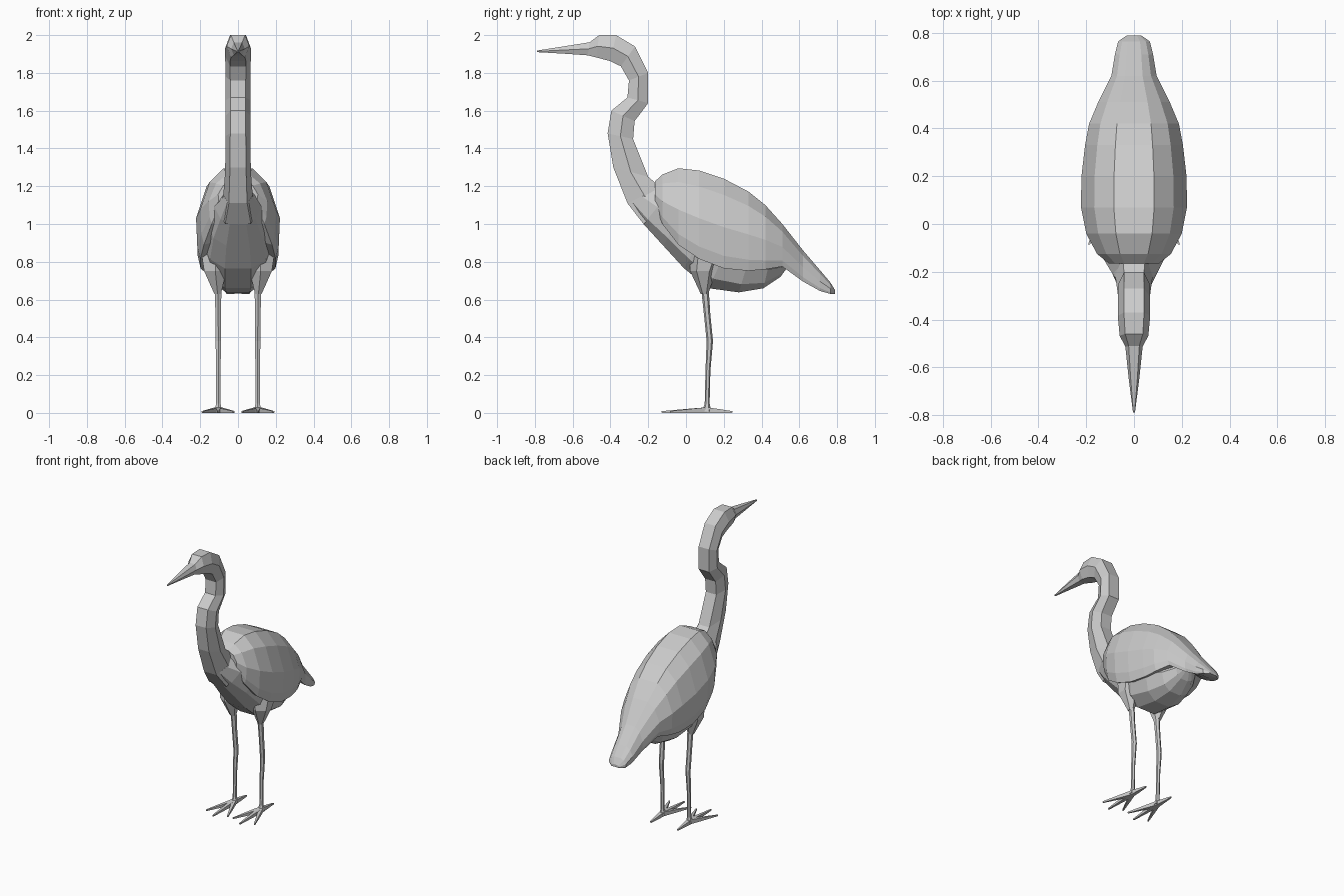
import bpy, math
from mathutils import Vector

if "Cube" in bpy.data.objects:
    bpy.data.objects.remove(bpy.data.objects["Cube"])


def loft(name, rings):
    """Skin a list of equal-length closed rings and cap both ends."""
    n = len(rings[0])
    verts = [p for r in rings for p in r]
    faces = [(i * n + j, i * n + (j + 1) % n, (i + 1) * n + (j + 1) % n, (i + 1) * n + j)
             for i in range(len(rings) - 1) for j in range(n)]
    faces += [tuple(range(n))[::-1], tuple(range(len(verts) - n, len(verts)))]
    me = bpy.data.meshes.new(name)
    me.from_pydata(verts, [], faces)
    import bmesh
    bm = bmesh.new()
    bm.from_mesh(me)
    bmesh.ops.recalc_face_normals(bm, faces=bm.faces)
    bm.to_mesh(me)
    bm.free()
    ob = bpy.data.objects.new(name, me)
    bpy.context.collection.objects.link(ob)
    return ob


def section(low, high, w, half):
    """Symmetric ring between two (y, z) points; half = (x fraction, low-to-high fraction)."""
    def pt(s, f, t):
        return Vector((s * w * f, low[0] + (high[0] - low[0]) * t, low[1] + (high[1] - low[1]) * t))
    return [pt(1, f, t) for f, t in half] + [pt(-1, f, t) for f, t in reversed(half)]


def tube(name, stations, sides, flat=1.0, axis='Z'):
    """Tapered limb through (x, y, z, radius) stations."""
    rings = []
    for x, y, z, r in stations:
        ring = []
        for k in range(sides):
            a = 2 * math.pi * (k + 0.5) / sides
            c, s = r * math.cos(a), r * math.sin(a)
            ring.append(Vector((x + c, y + s, z)) if axis == 'Z' else Vector((x + c, y, z + s * flat)))
        rings.append(ring)
    return loft(name, rings)


# head, beak and S-curved neck: (front/lower point, back/upper point, half width)
HEX = [(0.62, 0), (1, 0.5), (0.62, 1)]
neck = [
    ((-.79, 1.910), (-.79, 1.918), .004), ((-.65, 1.902), (-.65, 1.940), .022),
    ((-.52, 1.893), (-.51, 1.962), .036), ((-.475, 1.882), (-.46, 2.0), .060),
    ((-.40, 1.862), (-.37, 2.0), .068), ((-.345, 1.835), (-.27, 1.94), .068),
    ((-.302, 1.76), (-.20, 1.80), .066), ((-.31, 1.67), (-.20, 1.64), .066),
    ((-.395, 1.60), (-.272, 1.545), .066), ((-.415, 1.48), (-.28, 1.45), .066),
    ((-.385, 1.30), (-.20, 1.25), .068), ((-.31, 1.11), (-.13, 1.19), .078),
    ((-.225, 1.0), (-.03, 1.18), .11),
]
loft("head_and_neck", [section(a, b, w, HEX) for a, b, w in neck])

# breast and belly
BODY = [(0.35, 0), (0.74, 0.13), (1, 0.45), (0.8, 0.85), (0.35, 1)]
body = [
    ((-.31, 1.11), (-.14, 1.19), .075), ((-.225, 1.0), (-.06, 1.2), .125),
    ((-.12, .885), (.06, 1.2), .175), ((-.01, .765), (.2, 1.14), .20),
    ((.12, .66), (.3, 1.05), .195), ((.28, .638), (.38, .97), .175),
    ((.41, .66), (.46, .88), .13), ((.50, .72), (.53, .84), .08),
    ((.54, .775), (.56, .81), .03),
]
loft("breast_and_belly", [section(a, b, w, BODY) for a, b, w in body])

# folded wings, back and tail: (y, bottom z, top z, half width)
WING = [(0.5, 0.06), (0.9, 0), (0.97, 0.14), (1, 0.46), (0.75, 0.82), (0.38, 1)]
wing = [
    (-.165, 1.10, 1.225, .105), (-.125, 1.0, 1.262, .155), (-.04, .89, 1.295, .20),
    (.07, .815, 1.283, .222), (.20, .765, 1.24, .22), (.33, .752, 1.172, .205),
    (.42, .76, 1.10, .188), (.51, .775, 1.0, .15), (.62, .695, .86, .095),
    (.71, .645, .755, .08), (.765, .63, .69, .066), (.79, .63, .648, .03),
]
loft("folded_wings_and_tail", [section((y, b), (y, t), w, WING) for y, b, t, w in wing])

# legs and feet
for side, s in (("right", 1), ("left", -1)):
    tube(side + "_thigh", [(s * .115, .11, .84, .09), (s * .12, .09, .75, .068),
                           (s * .108, .098, .63, .02)], 6)
    tube(side + "_leg", [(s * .105, .10, .66, .02), (s * .105, .112, .52, .017),
                         (s * .104, .126, .38, .017), (s * .104, .116, .22, .013),
                         (s * .104, .112, .05, .013), (s * .104, .11, .008, .024)], 6)
    toes = {"inner": (.022, -.085), "middle": (.105, -.13), "outer": (.188, -.085), "hind": (.105, .245)}
    for name, (tx, ty) in toes.items():
        mx, my = (tx + .105) / 2, (ty + .11) / 2
        tube(f"{side}_{name}_toe", [(s * .105, .11, .015, .021), (s * mx, my, .010, .014),
                                    (s * tx, ty, .005, .006)], 4, 1.0, 'Y')
